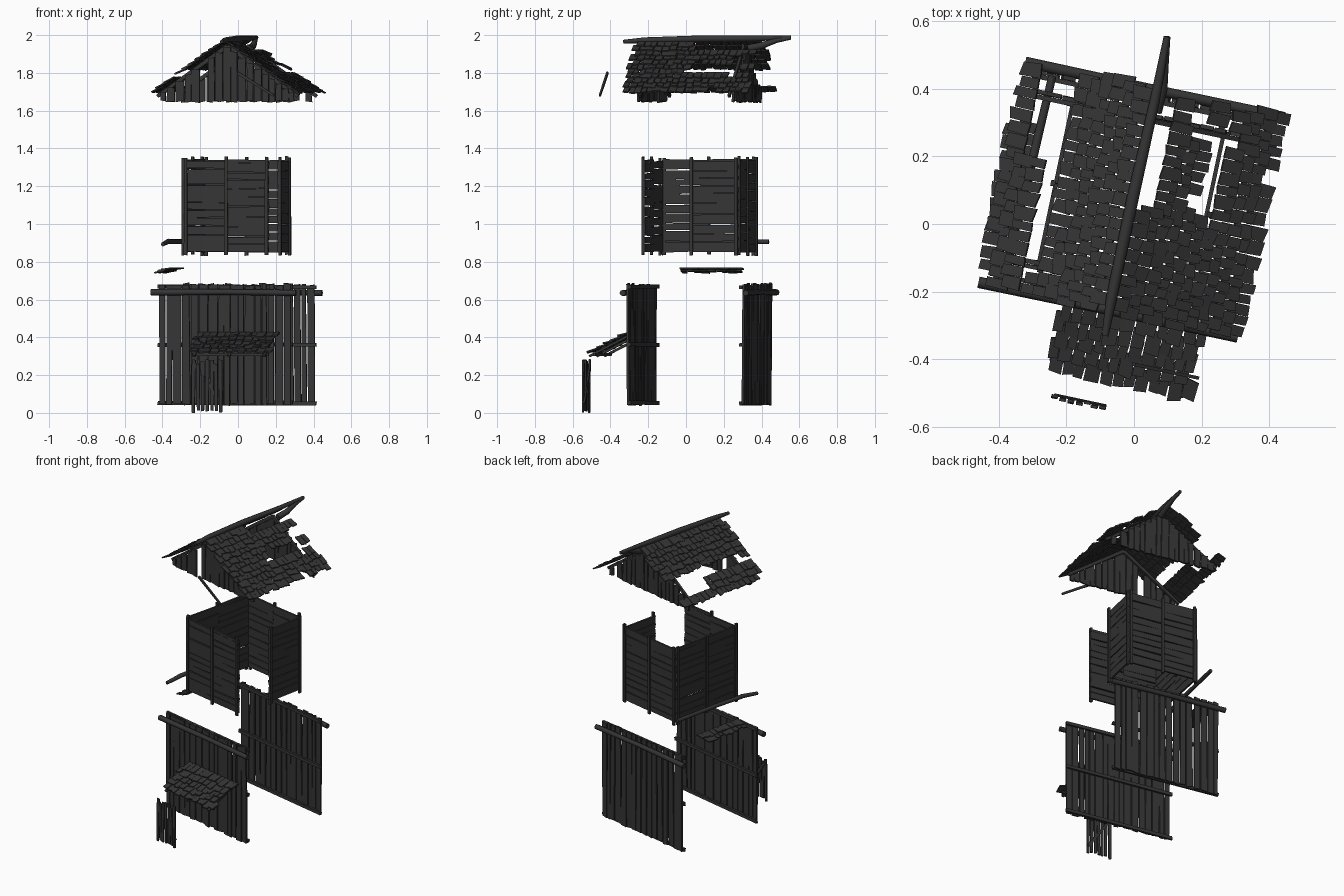
import bpy, bmesh, math, random
from mathutils import Vector as V, Matrix

if "Cube" in bpy.data.objects:
    bpy.data.objects.remove(bpy.data.objects["Cube"])

R = random.Random(7)
# whole model is turned slightly about z
TURN = Matrix.Translation((-0.005, 0.071, 0)) @ Matrix.Rotation(math.radians(-12), 4, 'Z')
mat = bpy.data.materials.new("dark_wood")
mat.diffuse_color = (0.035, 0.035, 0.035, 1)
mat.use_nodes = True
mat.node_tree.nodes["Principled BSDF"].inputs["Base Color"].default_value = mat.diffuse_color


def j(a):
    return R.uniform(-a, a)


def finish(bm, name, smooth=False):
    bmesh.ops.recalc_face_normals(bm, faces=bm.faces)
    bm.transform(TURN)
    me = bpy.data.meshes.new(name)
    bm.to_mesh(me)
    bm.free()
    me.materials.append(mat)
    ob = bpy.data.objects.new(name, me)
    bpy.context.collection.objects.link(ob)
    if smooth:
        for p in me.polygons:
            p.use_smooth = len(p.vertices) == 4
    return ob


def plank(bm, a, b, side, w0, w1, t):
    """Tapered board from a to b, width along side, thickness t."""
    a, b = V(a), V(b)
    d = (b - a).normalized()
    s = V(side)
    s = (s - d * s.dot(d)).normalized()
    n = d.cross(s) * t / 2
    rings = []
    for p, w in ((a, w0), (b, w1)):
        e = s * w / 2
        k = d * j(0.12) * w
        rings.append([bm.verts.new(q) for q in (p - e - n - k, p + e - n + k, p + e + n + k, p - e + n - k)])
    r0, r1 = rings
    bm.faces.new(r0)
    bm.faces.new(r1[::-1])
    for i in range(4):
        k = (i + 1) % 4
        bm.faces.new((r0[i], r0[k], r1[k], r1[i]))


def log(name, pts, radii, n=8):
    """Round pole through points."""
    bm = bmesh.new()
    pts = [V(p) for p in pts]
    rings = []
    for i, p in enumerate(pts):
        d = (pts[min(i + 1, len(pts) - 1)] - pts[max(i - 1, 0)]).normalized()
        s = d.cross(V((0, 0, 1))).normalized()
        u = s.cross(d)
        rings.append([bm.verts.new(p + (s * math.cos(k * math.tau / n) + u * math.sin(k * math.tau / n)) * radii[i])
                      for k in range(n)])
    for a, b in zip(rings, rings[1:]):
        for k in range(n):
            m = (k + 1) % n
            bm.faces.new((a[k], a[m], b[m], b[k]))
    bm.faces.new(rings[0])
    bm.faces.new(rings[-1])
    return finish(bm, name, True)


def shingles(name, origin, along, down, length, depth, pitch=0.042, width=0.037, keep=lambda t, s: True):
    """Overlapping rows of uneven tiles; t runs along the row, s down the slope."""
    bm = bmesh.new()
    o, al, dn = V(origin), V(along).normalized(), V(down).normalized()
    up = al.cross(dn)
    up = up if up.z > 0 else -up
    for r in range(max(1, round(depth / pitch))):
        t = -(r % 2) * width * 0.4 + j(0.008)
        while t < length - 0.01:
            w = width * R.uniform(0.75, 1.25)
            s = r * pitch
            if keep(t + w / 2, s + pitch / 2):
                a = o + al * (t + w / 2) + dn * (s - 0.012)
                b = o + al * (t + w / 2 + j(0.003)) + dn * (s + pitch + 0.01 + j(0.008)) + up * (0.011 + j(0.004))
                plank(bm, a, b, al, w * 0.95, w * R.uniform(0.82, 0.98), 0.008)
            t += w
    return finish(bm, name)


# lower walls: upright boards, rails and a top log
for sg, name in ((-1, "front"), (1, "back")):
    bm = bmesh.new()
    u = -0.355
    while u < 0.345:
        w = min(R.uniform(0.03, 0.055), 0.36 - u)
        c = u + w / 2
        plank(bm, (c, sg * 0.312 + j(0.003), 0.045 + j(0.006)), (c + j(0.004), sg * 0.312 + j(0.003), 0.68 + j(0.008)),
              (1, 0, 0), w * R.uniform(0.75, 1), w * R.uniform(0.7, 1), 0.012)
        u += w
    for z in (0.052, 0.36, 0.67):
        plank(bm, (-0.365, sg * 0.300, z), (0.365, sg * 0.300, z + j(0.006)), (0, 0, 1), 0.022, 0.02, 0.014)
    finish(bm, name + "_lower_wall")
    log(name + "_top_log", [(-0.395, sg * 0.333, 0.638), (0, sg * 0.333, 0.64), (0.39, sg * 0.333, 0.635)],
        [0.017, 0.015, 0.016])

# middle room: horizontal boards on posts, right wall only half there
FL, FR, BL, BR = V((-0.232, -0.252, 0)), V((0.224, -0.252, 0)), V((-0.232, 0.252, 0)), V((0.224, 0.252, 0))
for name, a, b in (("front", FL, FR), ("left", FL, BL), ("back", BL, BR), ("right_half", V((0.224, 0.0, 0)), BR)):
    bm = bmesh.new()
    d = (b - a).normalized()
    nrm = V((d.y, -d.x, 0))
    out = nrm if nrm.dot((a + b) / 2) > 0 else -nrm
    mids = [0, 0.5, 1] if name != "right_half" else [0, 1]
    for p, q in zip(mids, mids[1:]):
        z = 0.85
        while z < 1.33:
            h = min(R.uniform(0.035, 0.06), 1.342 - z)
            k = z + h / 2
            plank(bm, a.lerp(b, p) + V((0, 0, k + j(0.003))), a.lerp(b, q) + V((0, 0, k + j(0.003))), (0, 0, 1),
                  h * R.uniform(0.86, 1), h * R.uniform(0.86, 1), 0.012)
            z += h
    for p in mids:
        c = a.lerp(b, min(max(p, 0.02), 0.98)) + out * 0.008
        plank(bm, c + V((0, 0, 0.835 + j(0.005))), c + V((0, 0, 1.355 + j(0.006))), d, 0.018, 0.016, 0.014)
    finish(bm, name + "_room_wall")

# leaning side pole beside the room
log("side_pole", [(-0.33, -0.335, 0.892), (-0.325, -0.22, 0.908), (-0.315, 0.0, 0.908), (-0.308, 0.31, 0.905)],
    [0.011, 0.014, 0.013, 0.012])

# small side awning
dn = (-1, 0, -0.38)
shingles("side_awning", (-0.335, -0.17, 0.762), (0, 1, 0), dn, 0.31, 0.066, 0.033, 0.035)

# main roof slopes with holes
RZ = 1.962


def keep_left(t, s):
    u, v = s * 0.82, t - 0.33
    if u > 0.35:
        return R.random() > 0.06
    if u > 0.275:
        return v < 0.07
    return u < 0.22 or (v < -0.27 and u < 0.24)


def keep_right(t, s):
    u, v = s * 0.82, t - 0.33
    if v > -0.01 and u < 0.07:
        return False
    if -0.02 < v < 0.25 and 0.155 < u < 0.225:
        return False
    if v > 0.22 and 0.12 < u < 0.27:
        return R.random() > 0.6
    return R.random() > 0.015


for sg, name, keep in ((-1, "left", keep_left), (1, "right", keep_right)):
    shingles(name + "_roof_slope", (sg * 0.008, -0.33, RZ), (0, 1, 0), (sg, 0, -0.7), 0.66, 0.475, keep=keep)

# gables and rafters
for sg, name in ((-1, "front"), (1, "back")):
    bm = bmesh.new()
    y = sg * 0.255
    u = -0.36
    while u < 0.35:
        w = min(R.uniform(0.03, 0.052), 0.365 - u)
        c = u + w / 2
        top = RZ - 0.015 - 0.7 * (abs(c) + w / 3)
        if R.random() > 0.05:
            plank(bm, (c, y, 1.648 + j(0.004)), (c + j(0.004), y + j(0.003), top), (1, 0, 0),
                  w * R.uniform(0.8, 0.98), w * R.uniform(0.75, 1), 0.012)
        u += w
    for m in (-1, 1):
        plank(bm, (0, y - sg * 0.014, RZ - 0.02), (m * 0.38, y - sg * 0.014, RZ - 0.02 - 0.7 * 0.38), (0, 0, 1),
              0.022, 0.018, 0.014)
    finish(bm, name + "_gable")

# ridge log and its forked branch
log("ridge_log", [(0.005, -0.41, 1.965), (0, -0.3, 1.972), (0, 0, 1.98), (0.004, 0.3, 1.982), (0, 0.495, 1.988)],
    [0.010, 0.016, 0.018, 0.015, 0.010])
log("ridge_branch", [(0.012, 0.27, 1.93), (0.016, 0.34, 1.945), (0.008, 0.42, 1.972), (0, 0.495, 1.986)],
    [0.020, 0.018, 0.013, 0.010])

# loose barge board in front of the roof
bm = bmesh.new()
plank(bm, (0.105, -0.475, 1.80), (0.30, -0.475, 1.68), (0, 0, 1), 0.016, 0.012, 0.01)
finish(bm, "loose_barge_board")

# front porch canopy with supports
shingles("porch_canopy", (-0.14, -0.335, 0.418), (1, 0, 0), (0, -1, -0.5), 0.42, 0.245, 0.045, 0.038)
bm = bmesh.new()
for u in (-0.12, 0.07, 0.26):
    plank(bm, (u, -0.32, 0.412), (u, -0.54, 0.300), (1, 0, 0), 0.018, 0.016, 0.012)
plank(bm, (-0.14, -0.51, 0.31), (0.28, -0.51, 0.31), (0, 0, 1), 0.016, 0.016, 0.012)
finish(bm, "porch_frame")

# porch fence of crooked boards and a brace
bm = bmesh.new()
for i in range(7):
    u = -0.108 + i * 0.026
    plank(bm, (u + j(0.006), -0.62 + j(0.005), abs(j(0.02)) if i else 0), (u + j(0.008), -0.62 + j(0.005), 0.268 + j(0.015)),
          (1, 0, 0), 0.016, 0.02, 0.009)
plank(bm, (0.045, -0.612, 0.05), (-0.10, -0.612, 0.26), (1, 0, 0), 0.018, 0.016, 0.008)
finish(bm, "porch_fence")
